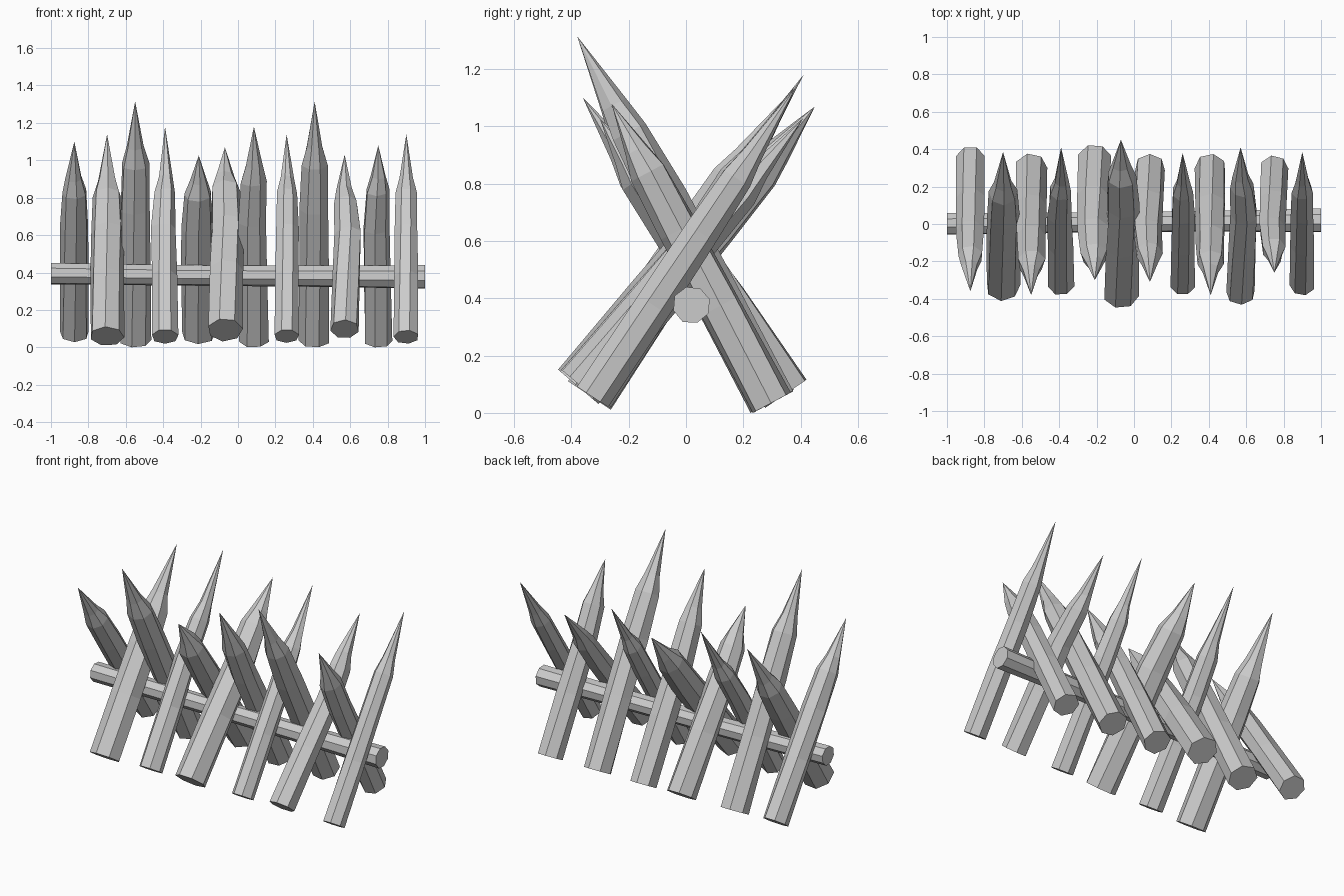
import bpy, bmesh, math, random
from mathutils import Vector

if "Cube" in bpy.data.objects:
    bpy.data.objects.remove(bpy.data.objects["Cube"])

random.seed(4)


def skin(name, rings, tip=None):
    """Join rings of points into a closed flat-shaded log, optionally ending in a point."""
    bm = bmesh.new()
    loops = [[bm.verts.new(p) for p in ring] for ring in rings]
    n = len(loops[0])
    for a, b in zip(loops, loops[1:]):
        for i in range(n):
            j = (i + 1) % n
            bm.faces.new((a[i], a[j], b[j], b[i]))
    bm.faces.new(loops[0][::-1])
    if tip is None:
        bm.faces.new(loops[-1])
    else:
        end = bm.verts.new(tip)
        for i in range(n):
            bm.faces.new((loops[-1][i], loops[-1][(i + 1) % n], end))
    bmesh.ops.recalc_face_normals(bm, faces=bm.faces)
    mesh = bpy.data.meshes.new(name)
    bm.to_mesh(mesh)
    bm.free()
    obj = bpy.data.objects.new(name, mesh)
    bpy.context.collection.objects.link(obj)


def ring(center, u, v, r, n, phase, rough):
    pts = []
    for i in range(n):
        a = phase + math.tau * i / n
        k = r * (1 + random.uniform(-rough, rough))
        pts.append(center + (u * math.cos(a) + v * math.sin(a)) * k)
    return pts


def stake(name, x, side, foot_y, foot_z, tip_y, tip_z, r, shoulder_z, bend):
    """side = sign of y at the foot; the point leans to the other side."""
    lean = math.atan2(foot_y + tip_y - r, tip_z - foot_z - r * 0.55)
    base = Vector((x, side * (foot_y - r * math.cos(lean)), foot_z + r * math.sin(lean)))
    tip = Vector((x, -side * tip_y, tip_z))
    axis = (tip - base).normalized()
    u = Vector((1, 0, 0))
    v = axis.cross(u)
    s = (shoulder_z - base.z) / (tip_z - base.z)
    phase = random.uniform(0, 1)
    # foot, lower trunk, upper trunk, shoulder, neck of the carved point
    profile = [(0, 1.02, 0, 0.03), (s * 0.42, 1.0, 0.5, 0.05), (s * 0.75, 0.96, 1, 0.06),
               (s, 0.86, 0.4, 0.07), (s + 0.075, 0.56, 0, 0.1)]
    rings = [ring(base.lerp(tip, t) + u * bend * b, u, v, r * k, 7, phase + t * 0.25, rough)
             for t, k, b, rough in profile]
    skin(name, rings, tip)


# Stakes whose foot is at the back: x, foot y, foot z, tip y, tip z, radius, shoulder z, bend
back_feet = [
    (-0.875, 0.415, 0.03, 0.36, 1.10, 0.078, 0.83, 0.00),
    (-0.55, 0.375, 0.00, 0.38, 1.315, 0.085, 0.98, 0.00),
    (-0.21, 0.425, 0.02, 0.30, 1.025, 0.088, 0.82, -0.01),
    (0.085, 0.375, 0.00, 0.31, 1.18, 0.080, 0.89, -0.01),
    (0.41, 0.375, 0.00, 0.38, 1.315, 0.082, 0.98, 0.00),
    (0.75, 0.365, 0.00, 0.26, 1.08, 0.075, 0.84, -0.01),
]
# Stakes whose foot is at the front
front_feet = [
    (-0.70, 0.41, 0.01, 0.385, 1.14, 0.090, 0.81, 0.00),
    (-0.39, 0.38, 0.02, 0.41, 1.18, 0.070, 0.82, -0.01),
    (-0.07, 0.45, 0.035, 0.45, 1.07, 0.092, 0.84, 0.01),
    (0.26, 0.38, 0.025, 0.38, 1.14, 0.065, 0.82, 0.00),
    (0.57, 0.43, 0.05, 0.41, 1.03, 0.075, 0.77, 0.02),
    (0.90, 0.38, 0.02, 0.385, 1.14, 0.065, 0.82, 0.00),
]
for label, side, rows in (("back", 1, back_feet), ("front", -1, front_feet)):
    for i, (x, *rest) in enumerate(rows):
        stake(f"{label}_foot_stake_{i + 1}", x, side, *rest)

# Horizontal crossbar running through the crossed stakes
Y, Z = Vector((0, 1, 0)), Vector((0, 0, 1))
bar = [(-1, 0.0, 0.395, 0.060), (-0.3, 0.01, 0.385, 0.056),
       (0.4, 0.015, 0.38, 0.058), (1, 0.02, 0.377, 0.066)]
skin("crossbar", [ring(Vector((x, y, z)), Y, Z, r, 8, 0.3, 0.03) for x, y, z, r in bar])
